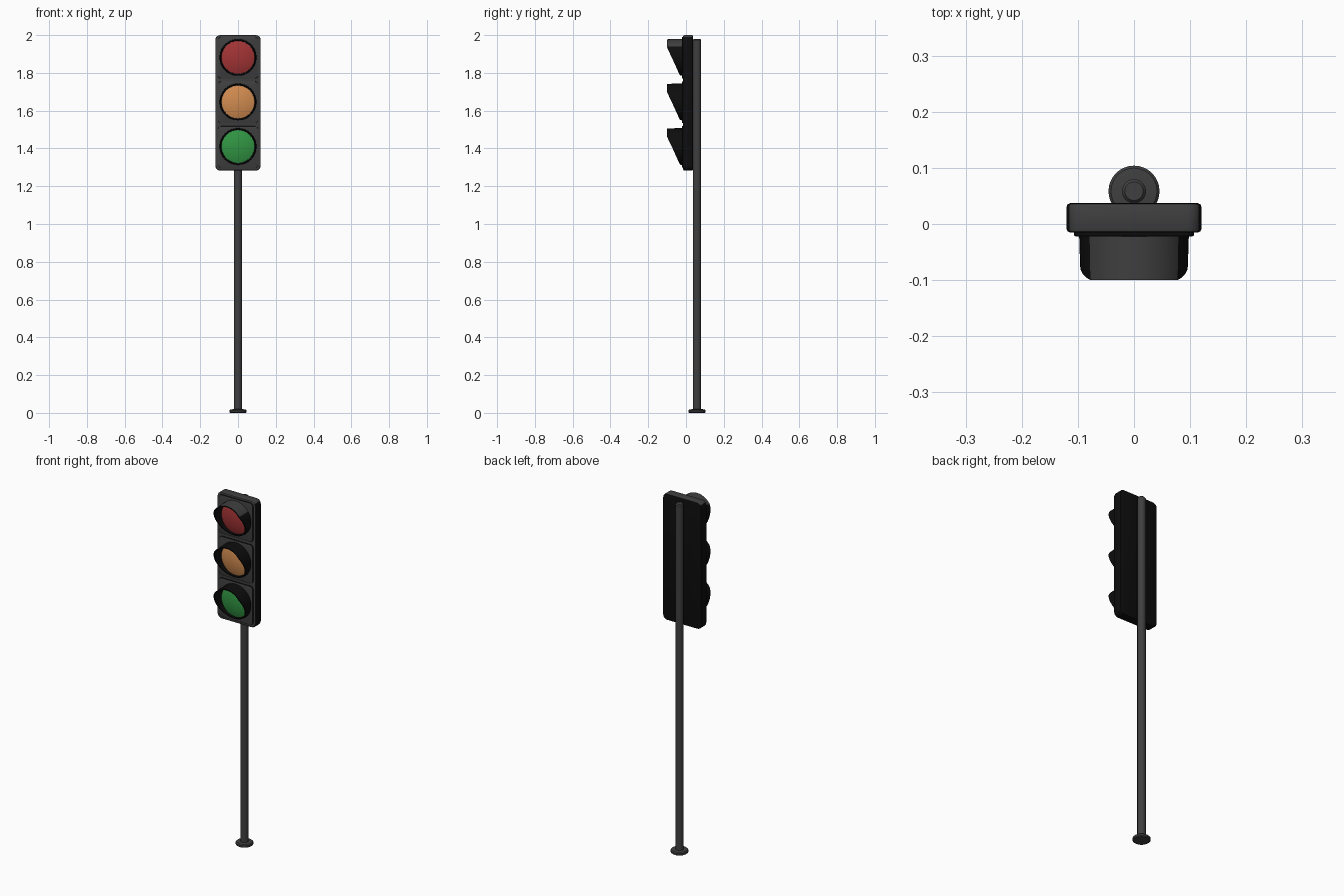
import bpy, bmesh, math
from mathutils import Matrix

if "Cube" in bpy.data.objects:
    bpy.data.objects.remove(bpy.data.objects["Cube"])


def mat(name, r, g, b):
    m = bpy.data.materials.new(name)
    m.diffuse_color = (r, g, b, 1)
    m.use_nodes = True
    m.node_tree.nodes["Principled BSDF"].inputs["Base Color"].default_value = m.diffuse_color
    return m


GREY = mat("dark grey", 0.05, 0.05, 0.05)
BLACK = mat("black", 0.004, 0.004, 0.004)
RED = mat("red", 0.36, 0.033, 0.035)
AMBER = mat("amber", 0.64, 0.26, 0.08)
GREEN = mat("green", 0.03, 0.30, 0.055)


def finish(name, bm, mats, rule=None, angle=35):
    bmesh.ops.recalc_face_normals(bm, faces=bm.faces)
    bm.normal_update()
    if rule:
        for f in bm.faces:
            f.material_index = rule(f)
    me = bpy.data.meshes.new(name)
    bm.to_mesh(me)
    bm.free()
    for m in mats:
        me.materials.append(m)
    ob = bpy.data.objects.new(name, me)
    bpy.context.collection.objects.link(ob)
    bpy.ops.object.select_all(action='DESELECT')
    ob.select_set(True)
    bpy.context.view_layer.objects.active = ob
    bpy.ops.object.shade_smooth_by_angle(angle=math.radians(angle))
    return ob


def rounded_box(x, y0, y1, z0, z1, corner, edge):
    """Box with rounded front outline and softened front and back rims."""
    bm = bmesh.new()
    bmesh.ops.create_cube(bm, size=1)
    bm.transform(Matrix.Translation((0, (y0 + y1) / 2, (z0 + z1) / 2))
                 @ Matrix.Diagonal((2 * x, y1 - y0, z1 - z0, 1)))
    deep = [e for e in bm.edges
            if abs(e.verts[0].co.y - e.verts[1].co.y) > 1e-4]
    bmesh.ops.bevel(bm, geom=deep, offset=corner, segments=5, profile=0.5,
                    affect='EDGES')
    rims = [e for e in bm.edges
            if abs(e.verts[0].co.y - e.verts[1].co.y) < 1e-5
            and any(len(f.verts) > 4 for f in e.link_faces)]
    bmesh.ops.bevel(bm, geom=rims, offset=edge, segments=2, profile=0.5,
                    affect='EDGES')
    return bm


def lathe(profile, centre, axis, n=32):
    """Revolve (radius, distance) pairs around z or around -y."""
    bm = bmesh.new()
    rings = []
    for r, d in profile:
        ring = []
        for i in range(1 if r == 0 else n):
            a = 2 * math.pi * i / n
            u, v = r * math.cos(a), r * math.sin(a)
            p = (u, v, d) if axis == 'z' else (u, -d, v)
            ring.append(bm.verts.new([p[k] + centre[k] for k in range(3)]))
        rings.append(ring)
    for a, b in zip(rings, rings[1:]):
        for i in range(n):
            j = (i + 1) % n
            q = [a[i % len(a)], a[j % len(a)], b[j % len(b)], b[i % len(b)]]
            bm.faces.new(list(dict.fromkeys(q)))
    return bm


# Housing: grey on front and top, black on sides, back and underside
finish("housing", rounded_box(0.12, -0.015, 0.037, 1.283, 2.0, 0.026, 0.006),
       [GREY, BLACK],
       lambda f: 0 if f.normal.y < -0.9 or f.normal.z > 0.5 else 1)


def visor(name, c, top_grey):
    """Tube hood whose front is cut back on a slope towards the bottom."""
    n, bm, loops = 40, bmesh.new(), []

    def front(dz):
        if dz > 0.055:
            return -0.1
        return -0.1 + 0.068 * (0.055 - dz) / 0.152

    for r, is_front in ((0.098, 0), (0.096, 1), (0.090, 1), (0.088, 0)):
        ring = []
        for i in range(n):
            a = 2 * math.pi * i / n
            dz = r * math.sin(a)
            y = front(0.097 * math.sin(a)) if is_front else -0.012
            ring.append(bm.verts.new((r * math.cos(a), y, c + dz)))
        loops.append(ring)
    for a, b in zip(loops, loops[1:] + loops[:1]):
        for i in range(n):
            j = (i + 1) % n
            bm.faces.new((a[i], a[j], b[j], b[i]))
    finish(name, bm, [BLACK, GREY],
           lambda f: int(top_grey and f.normal.z > 0.55
                         and f.calc_center_median().z > c + 0.05))


# Three signal sections: door panel, hood and domed lens
for name, c, colour in (("red", 1.882, RED), ("amber", 1.646, AMBER),
                        ("green", 1.41, GREEN)):
    finish(name + "_door",
           rounded_box(0.107, -0.022, -0.010, c - 0.112, c + 0.108, 0.018, 0.003),
           [GREY, BLACK], lambda f: 0 if f.normal.y < -0.4 else 1)
    visor(name + "_visor", c, name == "red")
    dome = [(0.089, 0.010), (0.087, 0.024), (0.07, 0.030), (0.047, 0.035),
            (0.024, 0.038), (0, 0.039)]
    finish(name + "_lens", lathe(dome, (0, 0, c), 'y'), [colour])

# Pole and foot
finish("pole", lathe([(0, 0.005), (0.0215, 0.005), (0.0215, 1.974),
                      (0.0165, 1.98), (0, 1.98)], (0, 0.0585, 0), 'z', 24), [GREY])
finish("foot", lathe([(0, 0), (0.041, 0), (0.0455, 0.004), (0.0455, 0.013),
                      (0.041, 0.018), (0.024, 0.02), (0, 0.02)],
                     (0, 0.0585, 0), 'z'), [GREY])
